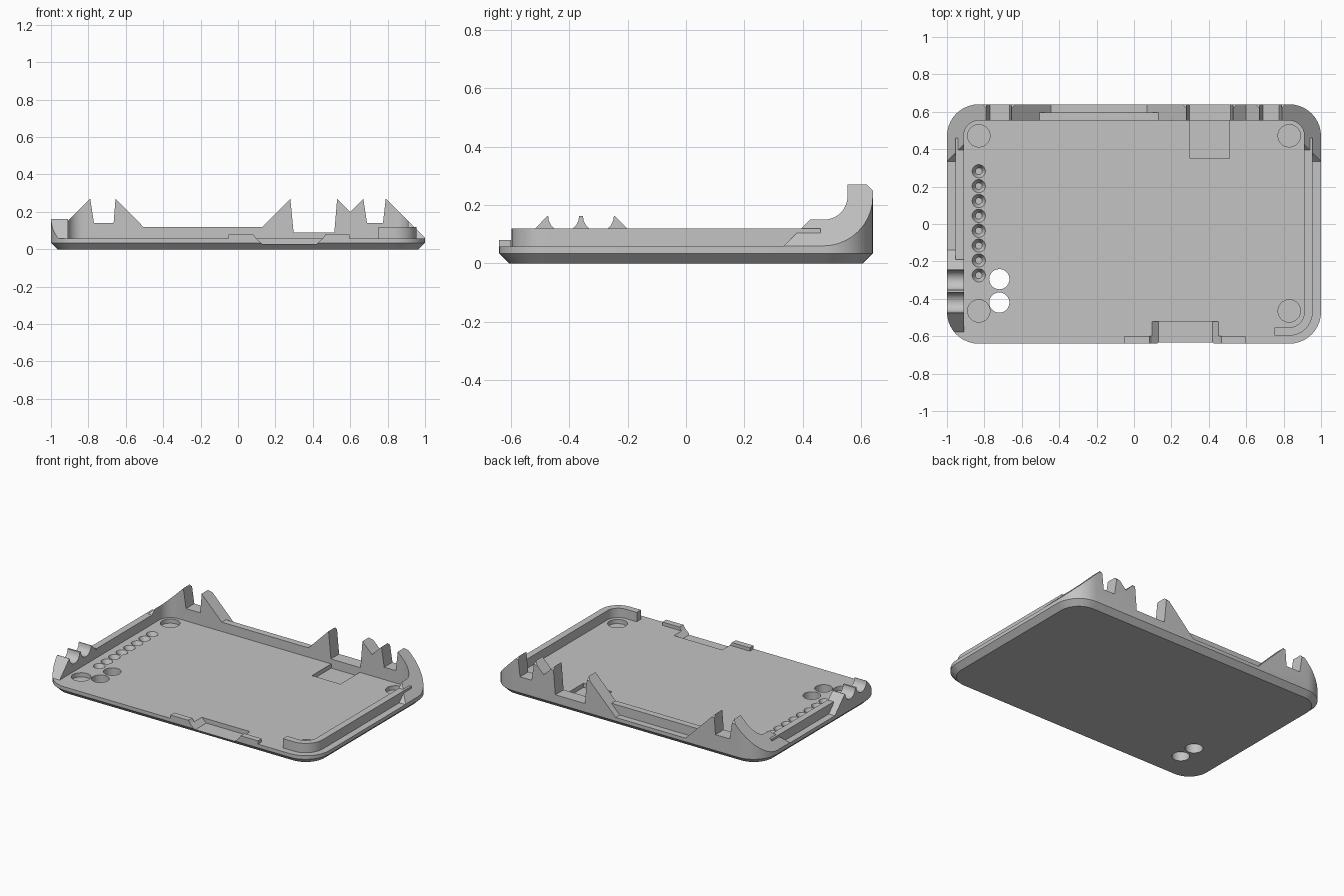
import bpy, bmesh
from math import sin, cos, pi
from mathutils import Vector

cube = bpy.data.objects.get("Cube")
if cube:
    bpy.data.objects.remove(cube, do_unlink=True)

grey = bpy.data.materials.new("light_grey")
grey.use_nodes = True
grey.diffuse_color = (0.55, 0.55, 0.55, 1)
grey.node_tree.nodes["Principled BSDF"].inputs["Base Color"].default_value = (0.55, 0.55, 0.55, 1)


def arc(cx, cy, r, start, end, n=10):
    return [(cx + r * cos(start + (end - start) * i / n),
             cy + r * sin(start + (end - start) * i / n)) for i in range(n + 1)]


def rounded(hx, hy, r):
    """Outline of a rounded rectangle."""
    pts = []
    for k, (sx, sy) in enumerate([(1, 1), (-1, 1), (-1, -1), (1, -1)]):
        pts += arc(sx * (hx - r), sy * (hy - r), r, k * pi / 2, (k + 1) * pi / 2)
    return pts


def loft(name, rings):
    """Closed solid through rings of equal length."""
    bm = bmesh.new()
    loops = [[bm.verts.new(p) for p in ring] for ring in rings]
    n = len(loops[0])
    for a, b in zip(loops, loops[1:]):
        for i in range(n):
            j = (i + 1) % n
            bm.faces.new((a[i], a[j], b[j], b[i]))
    bm.faces.new(loops[0])
    bm.faces.new(loops[-1])
    bmesh.ops.recalc_face_normals(bm, faces=bm.faces)
    mesh = bpy.data.meshes.new(name)
    bm.to_mesh(mesh)
    bm.free()
    mesh.materials.append(grey)
    ob = bpy.data.objects.new(name, mesh)
    bpy.context.collection.objects.link(ob)
    return ob


def prism(name, pts, axis, lo, hi):
    """Extrude a 2D profile along the given axis."""
    place = {"x": lambda p, t: Vector((t, p[0], p[1])),
             "y": lambda p, t: Vector((p[0], t, p[1])),
             "z": lambda p, t: Vector((p[0], p[1], t))}[axis]
    return loft(name, [[place(p, t) for p in pts] for t in (lo, hi)])


def box(name, x0, x1, y0, y1, z0, z1):
    return prism(name, [(x0, y0), (x1, y0), (x1, y1), (x0, y1)], "z", z0, z1)


def cone(name, x, y, r_low, r_top, z0, z1):
    return loft(name, [[(px, py, z) for px, py in arc(x, y, r, 0, 2 * pi, 28)[:-1]]
                       for r, z in ((r_low, z0), (r_top, z1))])


def combine(target, other, op):
    mod = target.modifiers.new("combine", "BOOLEAN")
    mod.operation, mod.object, mod.solver = op, other, "EXACT"
    bpy.context.view_layer.objects.active = target
    bpy.ops.object.modifier_apply(modifier=mod.name)
    bpy.data.objects.remove(other, do_unlink=True)


def ring(name, outer, inner, z0, z1):
    ob = prism(name, rounded(*outer), "z", z0, z1)
    combine(ob, prism("hollow", rounded(*inner), "z", z0 - 0.1, z1 + 0.1), "DIFFERENCE")
    return ob


OUTER = (1, 0.64, 0.17)
LIP = (0.955, 0.597, 0.125)
INNER = (0.91, 0.553, 0.08)
FLOOR, SUNK = 0.058, 0.04

# Base plate with a chamfered underside
base = loft("base_plate", [[(x, y, z) for x, y in rounded(1 - c, 0.64 - c, 0.17 - c)]
                           for c, z in ((0.035, 0), (0, 0.034), (0, FLOOR))])
combine(base, box("front_rim", -0.05, 0.595, -0.64, -0.6, SUNK, 0.08), "UNION")

# Connector notch at the front and pocket at the back
notch = [(0.07, 0.1), (0.095, 0.06), (0.13, 0.028), (0.42, 0.028), (0.455, 0.06), (0.48, 0.1)]
combine(base, prism("notch", notch, "y", -0.7, -0.52), "DIFFERENCE")
combine(base, box("pocket", 0.3, 0.51, 0.35, 0.553, 0.03, 0.2), "DIFFERENCE")

# Corner recesses, vent holes and a row of tapered pin recesses
for x in (-0.83, 0.83):
    for y in (-0.465, 0.472):
        combine(base, cone("recess", x, y, 0.06, 0.06, 0.03, 0.1), "DIFFERENCE")
for y in (-0.295, -0.42):
    combine(base, cone("hole", -0.72, y, 0.054, 0.054, -0.1, 0.1), "DIFFERENCE")
for i in range(8):
    combine(base, cone("pin", -0.83, 0.282 - i * 0.0795, 0.018, 0.036, 0.022, FLOOR + 0.001), "DIFFERENCE")

# Tall back wall: ring trimmed by its skyline and by a sloped side profile
wall = ring("back_wall", OUTER, INNER, SUNK, 0.3)
skyline = [(-1.02, 0.02), (-1.02, 0.04), (-0.79, 0.27), (-0.77, 0.14), (-0.665, 0.14),
           (-0.655, 0.27), (-0.443, FLOOR - 0.002), (0.068, FLOOR - 0.002), (0.28, 0.27),
           (0.297, 0.09), (0.515, 0.09), (0.53, 0.27), (0.6, 0.2), (0.67, 0.27),
           (0.69, 0.14), (0.775, 0.14), (0.79, 0.27), (1.02, 0.04), (1.02, 0.02)]
combine(wall, prism("skyline", skyline, "y", 0.2, 0.8), "INTERSECT")
side = [(0.3, 0.025), (0.545, 0.27), (0.545, 0.3), (0.59, 0.3), (0.66, 0.23), (0.66, 0.025)]
combine(wall, prism("side_trim", side, "x", -1.2, 1.2), "INTERSECT")

# Thin inner lips around the rim
for name, x0, x1, y0, y1 in (("left_lip", 0.75, 1.1, -0.8, 0.46),
                             ("right_lip", -1.1, -0.8, -0.19, 0.46),
                             ("back_lip", -0.51, 0.13, 0.5, 0.8)):
    lip = ring(name, LIP, INNER, SUNK, 0.12)
    combine(lip, box("trim", x0, x1, y0, y1, -0.1, 0.3), "INTERSECT")

# Cable cradle with two round grooves on the right edge
cradle_profile = [(-0.595, SUNK), (-0.475, 0.162)]
for y in (-0.419, -0.3):
    cradle_profile += arc(y, 0.162, 0.053, pi, 2 * pi)
cradle_profile += [(-0.243, 0.162), (-0.121, SUNK)]
cradle = prism("cable_cradle", cradle_profile, "x", -1.1, -0.91)
combine(cradle, prism("outline", rounded(*OUTER), "z", -0.1, 0.4), "INTERSECT")

# Smooth the curved faces, keep the edges sharp
bpy.ops.object.select_all(action="DESELECT")
for name in ("base_plate", "back_wall", "left_lip", "right_lip", "back_lip", "cable_cradle"):
    bpy.data.objects[name].select_set(True)
bpy.context.view_layer.objects.active = base
bpy.ops.object.shade_smooth_by_angle(angle=pi / 6)
